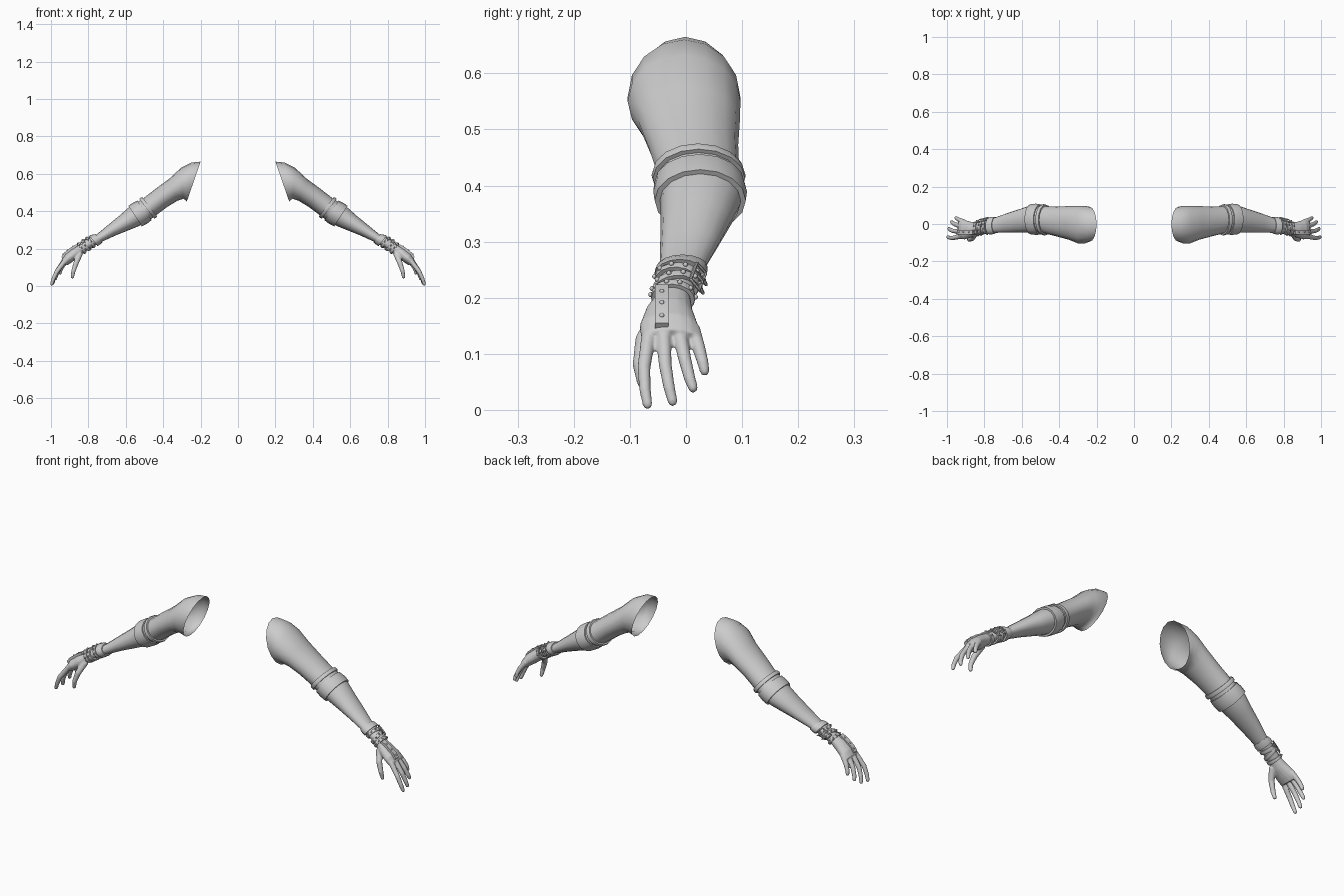
import bpy, bmesh, math
from mathutils import Vector

if "Cube" in bpy.data.objects:
    bpy.data.objects.remove(bpy.data.objects["Cube"], do_unlink=True)

GREY = (0.6, 0.6, 0.6, 1)
grey = bpy.data.materials.new("plain_grey")
grey.use_nodes = True
grey.diffuse_color = GREY
grey.node_tree.nodes["Principled BSDF"].inputs["Base Color"].default_value = GREY

SIDES = 16
# Arm sections, shoulder to knuckles: upper x, z, lower x, z, front y, back y
ARM = [
    (.20, .665, .275, .448, -.095, .092),
    (.25, .66, .277, .455, -.104, .097),
    (.305, .632, .292, .467, -.104, .097),
    (.366, .575, .325, .455, -.085, .096),
    (.44, .52, .375, .425, -.068, .093),
    (.505, .47, .435, .38, -.052, .095),
    (.545, .445, .475, .35, -.05, .1),
    (.59, .415, .53, .32, -.046, .097),
    (.635, .375, .585, .298, -.045, .08),
    (.70, .322, .655, .27, -.046, .058),
    (.757, .275, .725, .238, -.047, .035),
    (.80, .257, .768, .215, -.047, .022),
    (.855, .22, .825, .178, -.055, .008),
    (.89, .2, .852, .153, -.072, .012),
    (.925, .172, .888, .127, -.083, .022),
    (.944, .143, .914, .11, -.08, .025),
]
WRIST = 12


def arm_point(t, angle, offset=0.0):
    """Point on the arm surface: t runs along the sections, angle 0 is the top."""
    i = min(int(t), len(ARM) - 2)
    f = t - i
    ux, uz, lx, lz, y0, y1 = [a + (b - a) * f for a, b in zip(ARM[i], ARM[i + 1])]
    centre = Vector(((ux + lx) / 2, (y0 + y1) / 2, (uz + lz) / 2))
    up = Vector((ux - lx, 0, uz - lz)) / 2
    up += up.normalized() * offset
    return centre + up * math.cos(angle) + Vector((0, (y1 - y0) / 2 + offset, 0)) * math.sin(angle)


def arm_ring(t, offset=0.0, tilt=0.0):
    angles = [math.tau * k / SIDES for k in range(SIDES)]
    return [arm_point(t + tilt * math.sin(a), a, offset) for a in angles]


def loft(bm, rings, cap=False):
    rows = [[bm.verts.new(p) for p in ring] for ring in rings]
    n = len(rows[0])
    for a, b in zip(rows, rows[1:]):
        for k in range(n):
            bm.faces.new((a[k], a[(k + 1) % n], b[(k + 1) % n], b[k]))
    if cap:
        bm.faces.new(rows[0])
        bm.faces.new(rows[-1])


def tube(bm, points, r0, r1, sides=8):
    """Tapered tube with a rounded end."""
    pts = [Vector(p) for p in points]
    last = len(pts) - 1
    rings = []
    for i, p in enumerate(pts):
        along = (pts[min(i + 1, last)] - pts[max(i - 1, 0)]).normalized()
        ref = Vector((1, 0, 0)) if abs(along.y) > .8 else Vector((0, 1, 0))
        u = along.cross(ref).normalized()
        v = along.cross(u)
        r = r0 + (r1 - r0) * i / last
        stops = [(0, 1)] if i < last else [(-.4, 1), (.2, .8), (.5, .4)]
        for shift, scale in stops:
            rings.append([p + along * r * shift + (u * math.cos(a) + v * math.sin(a)) * r * scale
                          for a in (math.tau * k / sides for k in range(sides))])
    loft(bm, rings, cap=True)


def finish(name, bm, angle=40, fuse=False):
    """Turn the mesh into a mirrored pair of parts."""
    bmesh.ops.recalc_face_normals(bm, faces=bm.faces)
    mesh = bpy.data.meshes.new(name)
    bm.to_mesh(mesh)
    bm.free()
    mesh.materials.append(grey)
    for p in mesh.polygons:
        p.use_smooth = True
    mesh.set_sharp_from_angle(angle=math.radians(angle))
    obj = bpy.data.objects.new(name, mesh)
    bpy.context.collection.objects.link(obj)
    if fuse:
        remesh = obj.modifiers.new("fuse", 'REMESH')
        remesh.mode = 'VOXEL'
        remesh.voxel_size = .0035
        remesh.use_smooth_shade = True
        relax = obj.modifiers.new("relax", 'SMOOTH')
        relax.factor = .5
        relax.iterations = 4
    mirror = obj.modifiers.new("mirror", 'MIRROR')
    mirror.use_mirror_merge = False


def band(name, t0, t1, height, tilt=0.0, flare=0.0):
    bm = bmesh.new()
    loft(bm, [arm_ring(t0, -.002, tilt), arm_ring(t0, height, tilt),
              arm_ring((t0 + t1) / 2, height + .002 + flare / 2, tilt),
              arm_ring(t1, height + flare, tilt), arm_ring(t1, -.002, tilt)])
    finish(name, bm)


# Sleeve with open shoulder, and forearm
bm = bmesh.new()
loft(bm, [arm_ring(t) for t in range(7)])
finish("sleeves", bm, 60)
bm = bmesh.new()
loft(bm, [arm_ring(t) for t in range(6, WRIST + 1)])
finish("forearms", bm, 60)

# Elbow bands and wrist straps
band("upper_elbow_bands", 5.05, 5.45, .008)
band("lower_elbow_bands", 5.75, 6.8, .006, flare=.003)
band("wrist_cuffs", 10.05, 10.75, .004, flare=.005)
STRAPS = [(10.95, .08), (11.35, -.1), (11.8, .06)]
for number, (t, tilt) in enumerate(STRAPS, 1):
    band(f"wrist_straps_{number}", t, t + .26, .007, tilt)

# Hand: palm, four fingers and thumb fused together
FINGERS = {
    "index": [(.925, -.066, .135), (.97, -.075, .075), (.988, -.073, .035), (.997, -.068, .007)],
    "middle": [(.93, -.04, .135), (.968, -.037, .08), (.984, -.03, .04), (.99, -.023, .012)],
    "ring": [(.925, -.012, .138), (.957, -.002, .09), (.972, .007, .055), (.977, .014, .036)],
    "little": [(.91, .012, .145), (.936, .023, .11), (.948, .03, .085), (.952, .034, .066)],
    "thumb": [(.845, -.045, .175), (.865, -.077, .125), (.88, -.084, .08), (.886, -.078, .045)],
}
bm = bmesh.new()
loft(bm, [arm_ring(t) for t in (WRIST - 1, WRIST, 13, 14, 15)], cap=True)
for finger, path in FINGERS.items():
    tube(bm, path, .017 if finger == "thumb" else .0135, .009, 10)
finish("hands", bm, fuse=True)

# Tab on the back of the hand
TAB_ANGLE = -.35
stations = [12.1, 13, 14, 14.8]
bm = bmesh.new()
rings = []
for t in stations:
    mid = arm_point(t, TAB_ANGLE, .003)
    mid.y = -.043
    lift = Vector((.004, 0, .005))
    side = Vector((0, .012, 0))
    rings.append([mid - side - lift, mid + side - lift, mid + side + lift, mid - side + lift])
loft(bm, rings, cap=True)
finish("hand_tabs", bm)

# Studs on the straps and tab
bm = bmesh.new()
spots = [arm_point(t + .13 + tilt * math.sin(a), a, .009)
         for t, tilt in STRAPS for a in (-1.5, -.9, -.3, .3, .9, 1.5)]
for t in (12.7, 13.5, 14.3):
    p = arm_point(t, TAB_ANGLE, .009)
    p.y = -.043
    spots.append(p)
for p in spots:
    new = bmesh.ops.create_icosphere(bm, subdivisions=2, radius=.0045)["verts"]
    bmesh.ops.translate(bm, verts=new, vec=p)
finish("studs", bm)

# Buckle frames and loose strap ends
bm = bmesh.new()
for t, tilt in STRAPS[:2]:
    corners = [arm_point(t + dt, a, .012) for dt, a in
               ((-.1, .7), (-.1, 1.4), (.36, 1.4), (.36, .7))]
    for k in range(4):
        tube(bm, [corners[k], corners[(k + 1) % 4]], .003, .003, 6)
    tube(bm, [arm_point(t + .1, 1.3, .008), arm_point(t + .15, 1.7, .012),
              arm_point(t + .1, 1.9, .018)], .006, .003, 6)
finish("buckles", bm)
